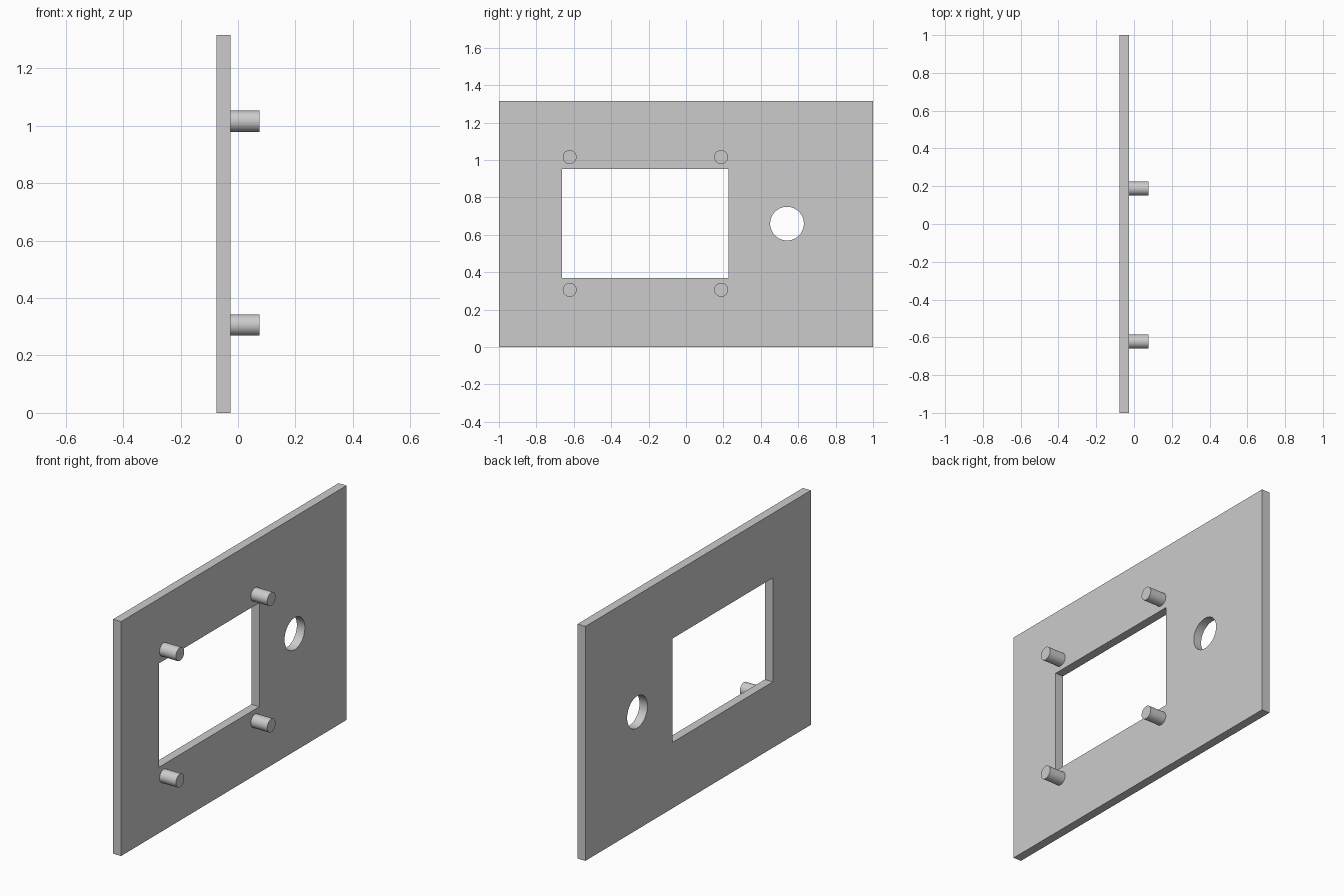
import bpy
import math

cube = bpy.data.objects.get("Cube")
if cube:
    bpy.data.objects.remove(cube, do_unlink=True)

# Overall sizes
HALF_DEPTH = 0.0755
PLATE_BACK = -HALF_DEPTH
PLATE_FACE = -0.026
HEIGHT = 1.316

grey = bpy.data.materials.new("light_grey")
grey.use_nodes = True
colour = (0.6, 0.6, 0.6, 1)
grey.diffuse_color = colour
grey.node_tree.nodes["Principled BSDF"].inputs["Base Color"].default_value = colour


def finish(obj, name):
    obj.name = name
    obj.data.materials.clear()
    obj.data.materials.append(grey)
    return obj


def box(name, x, y, z):
    """Box from (low, high) ranges on each axis."""
    ranges = (x, y, z)
    bpy.ops.mesh.primitive_cube_add(size=1, location=[sum(r) / 2 for r in ranges])
    obj = bpy.context.object
    obj.scale = [high - low for low, high in ranges]
    bpy.ops.object.transform_apply(location=False, rotation=False, scale=True)
    return finish(obj, name)


def rod(name, radius, x, y, z):
    """Cylinder lying along the x axis over the range x."""
    bpy.ops.mesh.primitive_cylinder_add(
        vertices=64, radius=radius, depth=x[1] - x[0],
        location=(sum(x) / 2, y, z), rotation=(0, math.pi / 2, 0))
    obj = bpy.context.object
    bpy.ops.object.shade_smooth_by_angle(angle=math.radians(30))
    return finish(obj, name)


# Panel with a rectangular window and a round hole
panel = box("panel", (PLATE_BACK, PLATE_FACE), (-1, 1), (0, HEIGHT))
through = (-0.3, 0.3)
cutters = [
    box("window_cutter", through, (-0.662, 0.226), (0.37, 0.953)),
    rod("hole_cutter", 0.09, through, 0.54, 0.66),
]
for cutter in cutters:
    cutter.hide_render = True
    cut = panel.modifiers.new(cutter.name, "BOOLEAN")
    cut.operation = "DIFFERENCE"
    cut.solver = "EXACT"
    cut.object = cutter

bpy.ops.object.select_all(action="DESELECT")
panel.select_set(True)
bpy.context.view_layer.objects.active = panel
for cutter in cutters:
    bpy.ops.object.modifier_apply(modifier=cutter.name)
    bpy.data.objects.remove(cutter, do_unlink=True)
bpy.ops.object.shade_smooth_by_angle(angle=math.radians(30))

# Four mounting pegs around the window
for level, z in (("lower", 0.306), ("upper", 1.016)):
    for side, y in (("front", -0.622), ("rear", 0.188)):
        rod(f"{level}_{side}_peg", 0.037, (PLATE_FACE, HALF_DEPTH), y, z)
